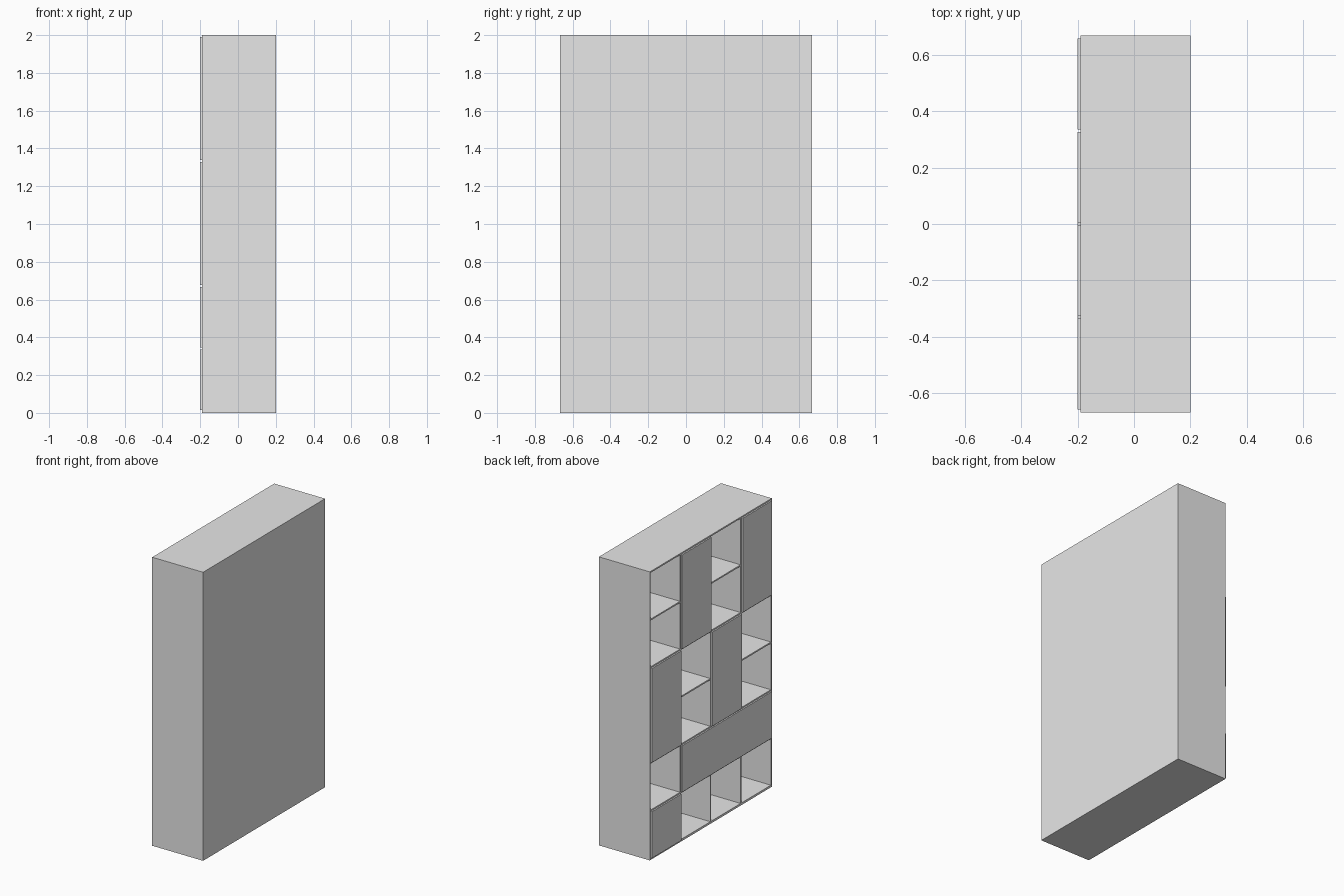
import bpy
import bmesh
from mathutils import Matrix, Vector

cube = bpy.data.objects.get("Cube")
if cube:
    bpy.data.objects.remove(cube, do_unlink=True)

grey = bpy.data.materials.new("plain grey")
grey.use_nodes = True
colour = (0.8, 0.8, 0.8, 1)
grey.diffuse_color = colour
grey.node_tree.nodes["Principled BSDF"].inputs["Base Color"].default_value = colour

HALF_W, HEIGHT = 0.668, 2.0
BACK, FRONT, DOOR_FRONT = 0.2, -0.19, -0.2
T = 0.01            # board thickness
BASE = 0.015        # floor board thickness
COLS, ROWS = 4, 6


def box(name, low, high):
    """Box between two opposite corners."""
    low, high = Vector(low), Vector(high)
    bm = bmesh.new()
    bmesh.ops.create_cube(bm, size=1)
    bm.transform(Matrix.Translation((low + high) / 2) @ Matrix.Diagonal((*(high - low), 1)))
    mesh = bpy.data.meshes.new(name)
    bm.to_mesh(mesh)
    bm.free()
    mesh.materials.append(grey)
    obj = bpy.data.objects.new(name, mesh)
    bpy.context.collection.objects.link(obj)
    return obj


# Board centres: columns run from +y to -y, rows from top to bottom
top, bottom = HEIGHT - T / 2, BASE - T / 2
edge = HALF_W - T / 2
ys = [edge - 2 * edge * i / COLS for i in range(COLS + 1)]
zs = [top - (top - bottom) * i / ROWS for i in range(ROWS + 1)]

# Outer case
inner = HALF_W - T
box("back_panel", (BACK - T, -HALF_W, 0), (BACK, HALF_W, HEIGHT))
box("top_board", (FRONT, -HALF_W, HEIGHT - T), (BACK - T, HALF_W, HEIGHT))
box("base_board", (FRONT, -HALF_W, 0), (BACK - T, HALF_W, BASE))
for name, y in (("side_board_a", inner), ("side_board_b", -HALF_W)):
    box(name, (FRONT, y, BASE), (BACK - T, y + T, HEIGHT - T))

# Upright dividers
for y in ys[1:-1]:
    box("divider", (FRONT, y - T / 2, BASE), (BACK - T, y + T / 2, HEIGHT - T))

# Shelves, one length per column
for left, right in zip(ys, ys[1:]):
    for z in zs[1:-1]:
        box("shelf", (FRONT, right + T / 2, z - T / 2), (BACK - T, left - T / 2, z + T / 2))

# Doors: first column, end column, first row, end row
gap = 0.0045
for c0, c1, r0, r1 in ((1, 2, 0, 2), (3, 4, 0, 2), (0, 1, 2, 4),
                       (2, 3, 2, 4), (1, 4, 4, 5), (0, 1, 5, 6)):
    box("door", (DOOR_FRONT, ys[c1] + gap, zs[r1] + gap),
        (FRONT, ys[c0] - gap, zs[r0] - gap))
